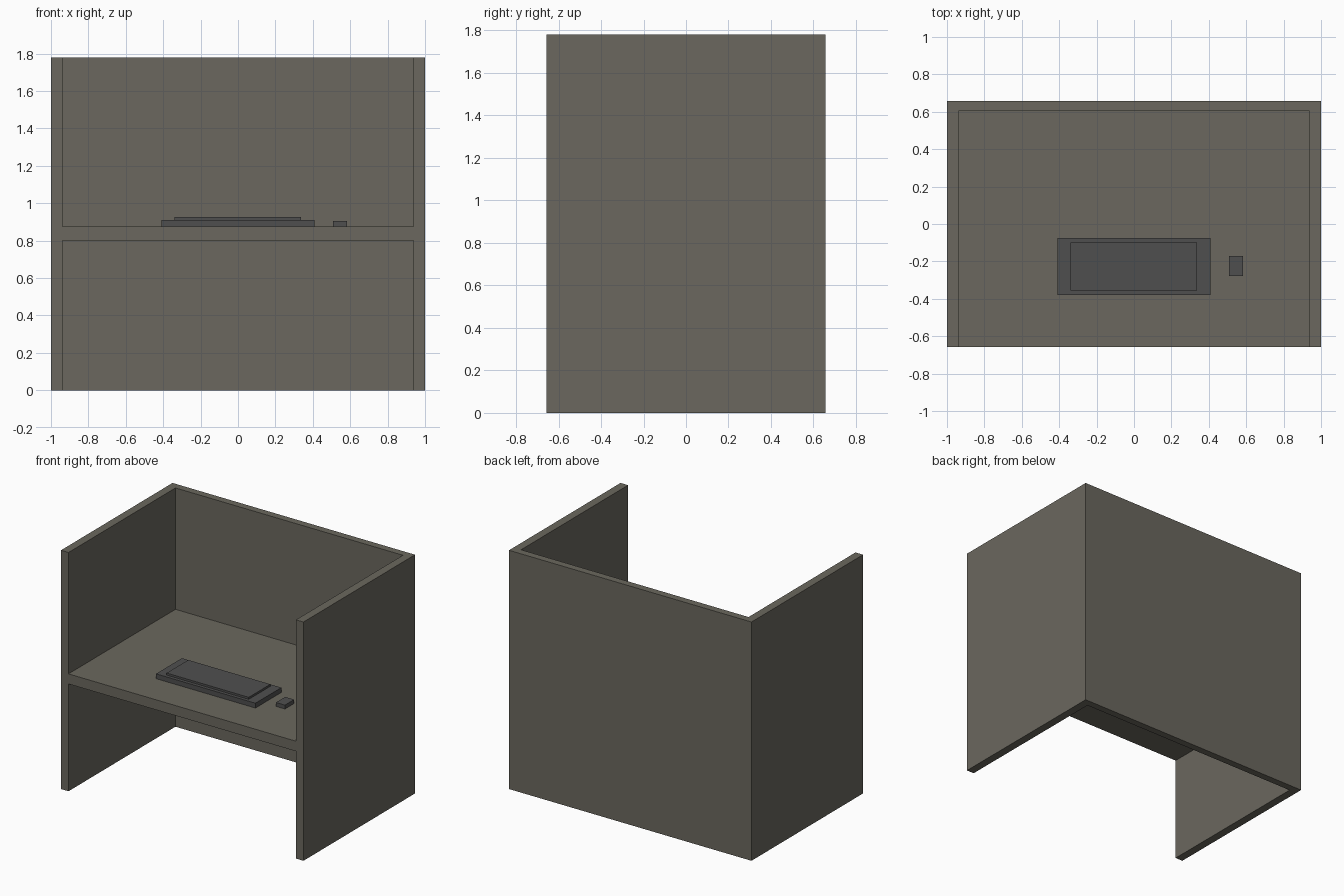
import bpy
import bmesh

if "Cube" in bpy.data.objects:
    bpy.data.objects.remove(bpy.data.objects["Cube"])


def material(name, rgb):
    m = bpy.data.materials.new(name)
    m.diffuse_color = (*rgb, 1)
    m.use_nodes = True
    m.node_tree.nodes["Principled BSDF"].inputs["Base Color"].default_value = m.diffuse_color
    return m


def prism(name, outline, z0, z1, mat):
    """Extrude a flat outline from z0 up to z1."""
    bm = bmesh.new()
    face = bm.faces.new([bm.verts.new((x, y, z0)) for x, y in outline])
    top = bmesh.ops.extrude_face_region(bm, geom=[face], use_keep_orig=True)["geom"]
    for v in top:
        if isinstance(v, bmesh.types.BMVert):
            v.co.z = z1
    bmesh.ops.recalc_face_normals(bm, faces=bm.faces)
    mesh = bpy.data.meshes.new(name)
    bm.to_mesh(mesh)
    bm.free()
    mesh.materials.append(mat)
    obj = bpy.data.objects.new(name, mesh)
    bpy.context.collection.objects.link(obj)
    return obj


def box(name, x0, x1, y0, y1, z0, z1, mat):
    return prism(name, [(x0, y0), (x1, y0), (x1, y1), (x0, y1)], z0, z1, mat)


panel = material("panel_taupe", (0.145, 0.137, 0.112))
dark = material("dark_grey", (0.078, 0.078, 0.078))

FRONT, BACK, INNER_BACK = -0.657, 0.657, 0.603
W, INNER_W, HEIGHT, DESK_Z = 1.0, 0.938, 1.78, 0.875

# U-shaped partition: two sides and a back
right = [(INNER_W, INNER_BACK), (INNER_W, FRONT), (W, FRONT), (W, BACK)]
left = [(-x, y) for x, y in reversed(right)]
prism("partition_walls", right + left, 0, HEIGHT, panel)

# Desk surface between the walls
box("desktop", -INNER_W, INNER_W, FRONT, INNER_BACK, 0.80, DESK_Z, panel)

# Keyboard with raised key block
box("keyboard_base", -0.41, 0.41, -0.38, -0.075, DESK_Z, 0.911, dark)
box("keyboard_keys", -0.34, 0.337, -0.355, -0.10, 0.911, 0.926, dark)

# Mouse
box("mouse", 0.508, 0.582, -0.278, -0.17, DESK_Z, 0.904, dark)
